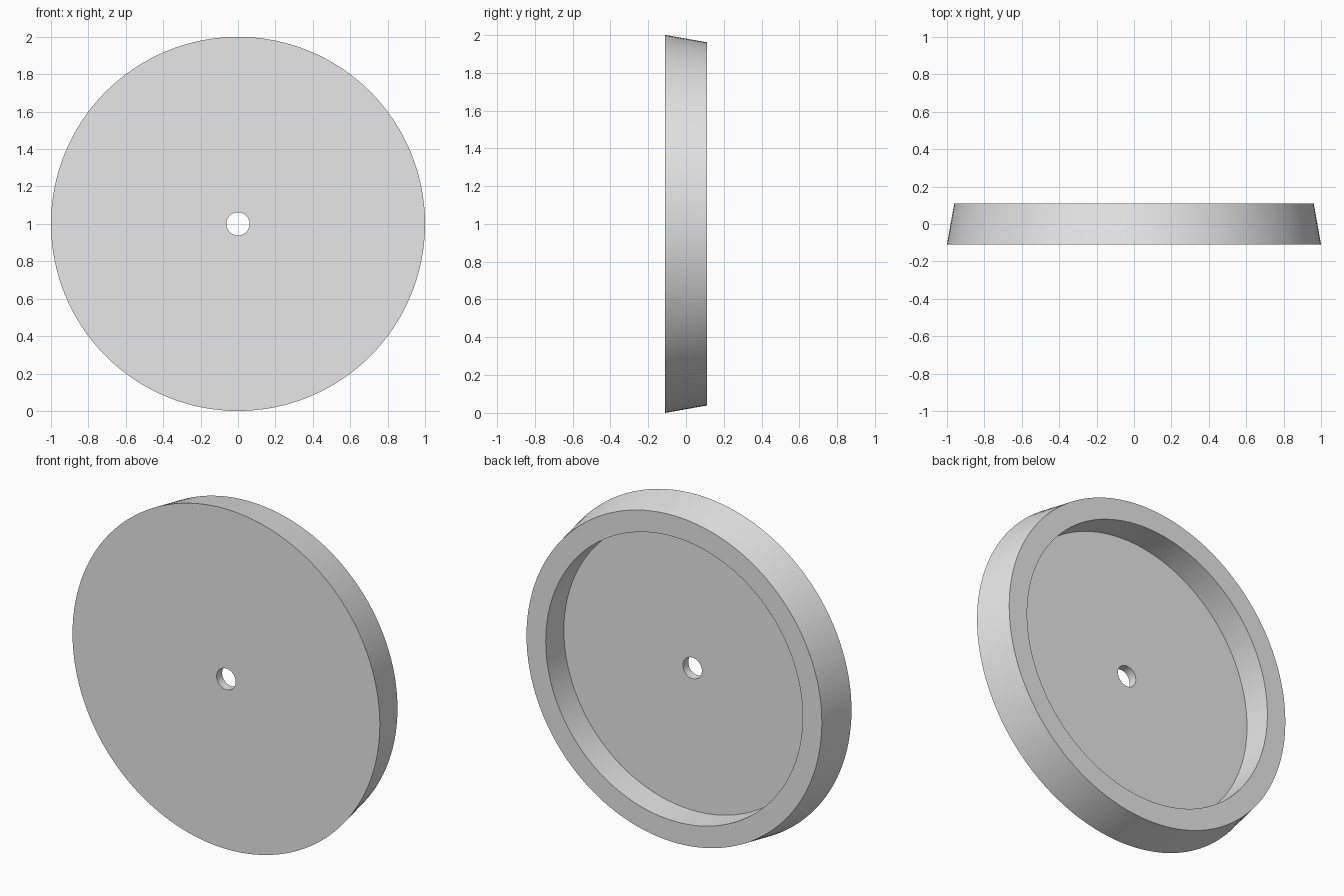
import bpy, bmesh, math

if "Cube" in bpy.data.objects:
    bpy.data.objects.remove(bpy.data.objects["Cube"])

SEGMENTS = 128
# Closed cross-section of the dish as (radius, y)
PROFILE = [
    (0.062, -0.11),   # bore, front
    (1.00, -0.11),    # front face edge
    (0.961, 0.11),    # tapered outer wall, back edge
    (0.836, 0.11),    # rim inner edge
    (0.836, -0.059),  # recess floor edge
    (0.062, -0.059),  # bore, recess side
]

grey = bpy.data.materials.new("light grey")
grey.diffuse_color = (0.8, 0.8, 0.8, 1.0)
grey.use_nodes = True
grey.node_tree.nodes["Principled BSDF"].inputs["Base Color"].default_value = grey.diffuse_color

# Revolve the cross-section around the y axis
bm = bmesh.new()
rings = []
for r, y in PROFILE:
    ring = []
    for i in range(SEGMENTS):
        a = 2 * math.pi * i / SEGMENTS
        ring.append(bm.verts.new((r * math.cos(a), y, 1 + r * math.sin(a))))
    rings.append(ring)

for k, ring in enumerate(rings):
    nxt = rings[(k + 1) % len(rings)]
    for i in range(SEGMENTS):
        j = (i + 1) % SEGMENTS
        bm.faces.new((ring[i], ring[j], nxt[j], nxt[i]))
bmesh.ops.recalc_face_normals(bm, faces=bm.faces)

mesh = bpy.data.meshes.new("recessed_disc")
bm.to_mesh(mesh)
bm.free()
mesh.materials.append(grey)

disc = bpy.data.objects.new("recessed_disc", mesh)
bpy.context.collection.objects.link(disc)

# Smooth round walls, sharp rims
bpy.context.view_layer.objects.active = disc
disc.select_set(True)
bpy.ops.object.shade_smooth_by_angle(angle=math.radians(30))
